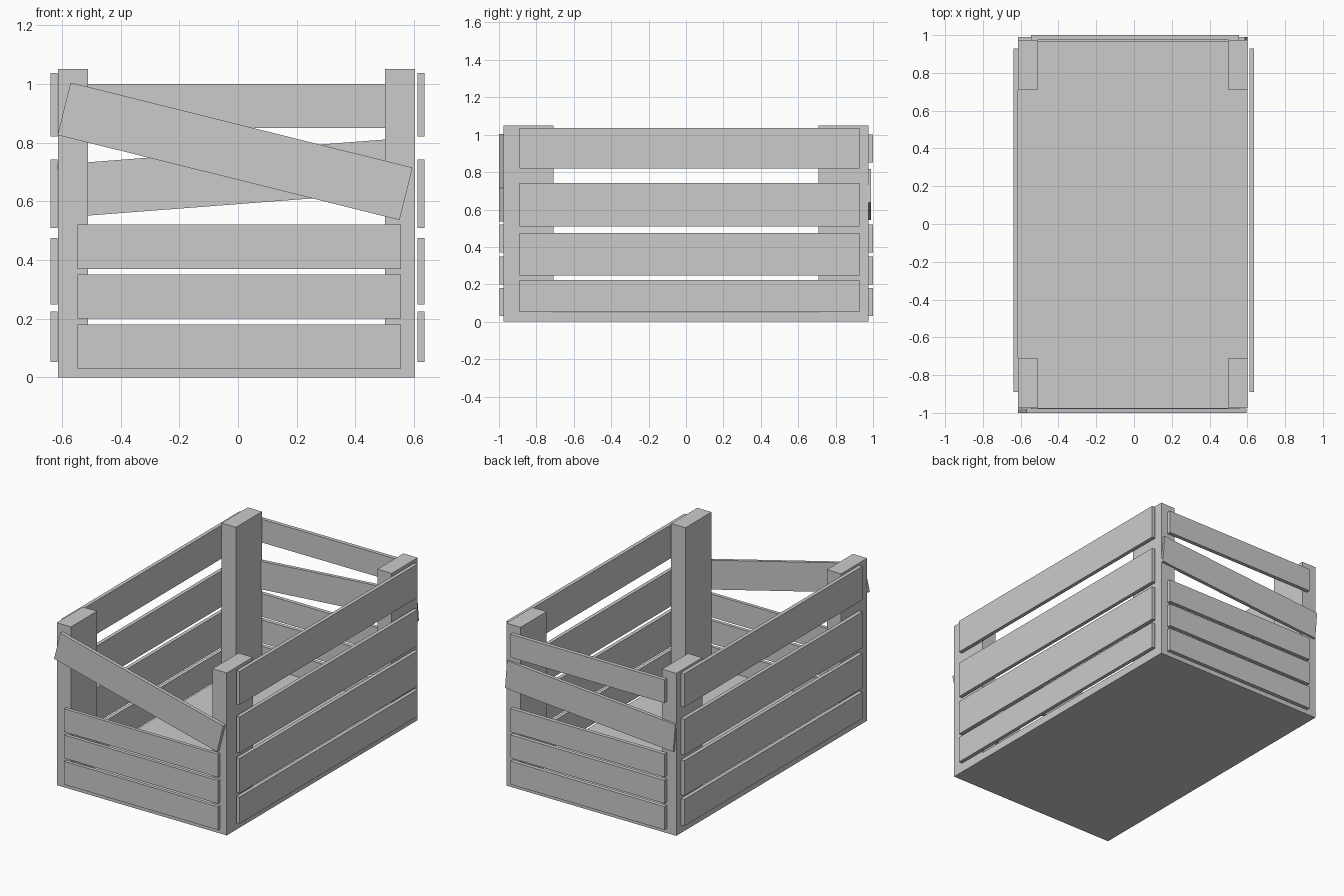
import bpy
from math import radians

if "Cube" in bpy.data.objects:
    bpy.data.objects.remove(bpy.data.objects["Cube"])


def box(name, x, y, z, tilt=0.0):
    """Box from (min, max) ranges, optionally tilted about the y axis."""
    spans = (x, y, z)
    bpy.ops.mesh.primitive_cube_add(size=1, location=[(a + b) / 2 for a, b in spans])
    ob = bpy.context.object
    ob.name = name
    ob.scale = [b - a for a, b in spans]
    ob.rotation_euler.y = radians(tilt)
    return ob


# Floor panel
box("floor", (-0.613, 0.602), (-0.975, 0.975), (0, 0.05))

# Corner posts
for side, x in (("left", (-0.613, -0.511)), ("right", (0.50, 0.602))):
    for end, y in (("front", (-0.975, -0.709)), ("back", (0.709, 0.975))):
        box(f"{end}_{side}_post", x, y, (0, 1.05))

# Long side slats
side_rows = [(0.052, 0.224), (0.248, 0.474), (0.509, 0.742), (0.82, 1.036)]
for side, x in (("left", (-0.638, -0.614)), ("right", (0.611, 0.635))):
    for i, z in enumerate(side_rows, 1):
        box(f"{side}_slat_{i}", x, (-0.89, 0.928), z)

# Straight end slats (the back keeps its top one)
end_rows = [(0.03, 0.18), (0.20, 0.35), (0.37, 0.52)]
for end, y, rows in (("front", (-0.996, -0.974), end_rows),
                     ("back", (0.975, 1.0), end_rows + [(0.85, 1.0)])):
    for i, z in enumerate(rows, 1):
        box(f"{end}_slat_{i}", (-0.546, 0.555), y, z)

# Loose, crooked boards
box("front_crooked_board", (-0.61, 0.59), (-1.0, -0.977), (0.678, 0.862), 13.96)
box("back_crooked_board", (-0.61, 0.596), (0.966, 0.989), (0.59, 0.771), -4.38)
